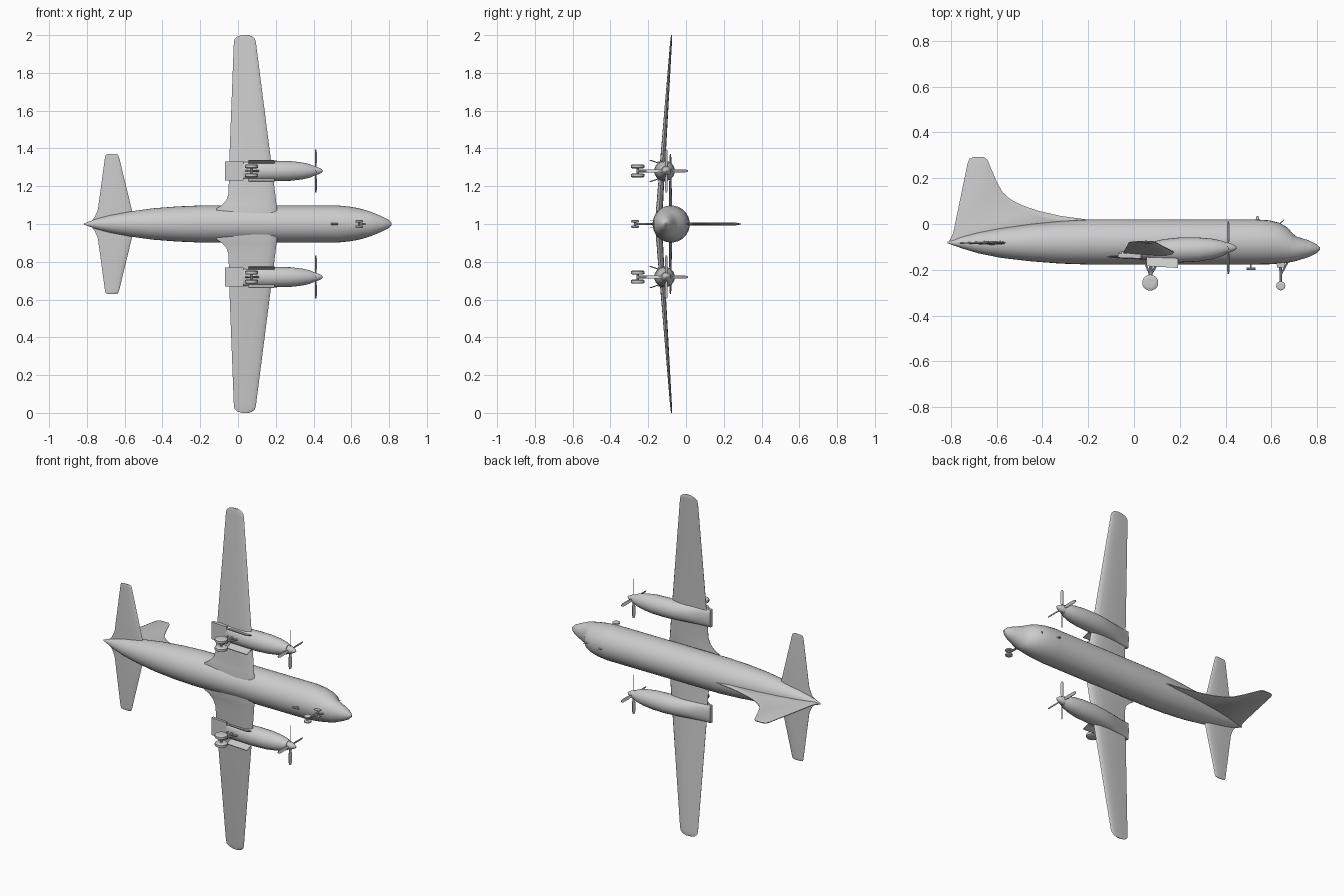
import bpy, bmesh, math
from mathutils import Vector

cube = bpy.data.objects.get("Cube")
if cube:
    bpy.data.objects.remove(cube, do_unlink=True)

grey = bpy.data.materials.new("light_grey")
grey.use_nodes = True
grey.diffuse_color = (0.6, 0.6, 0.6, 1)
grey.node_tree.nodes["Principled BSDF"].inputs["Base Color"].default_value = (0.6, 0.6, 0.6, 1)

# The aircraft lies on its side: nose +x, its upward direction +y, wings along z about z = 1


def finish(name, bm, angle=35):
    bmesh.ops.recalc_face_normals(bm, faces=bm.faces)
    mesh = bpy.data.meshes.new(name)
    bm.to_mesh(mesh)
    bm.free()
    mesh.materials.append(grey)
    ob = bpy.data.objects.new(name, mesh)
    bpy.context.collection.objects.link(ob)
    bpy.ops.object.select_all(action='DESELECT')
    ob.select_set(True)
    bpy.context.view_layer.objects.active = ob
    bpy.ops.object.shade_smooth_by_angle(angle=math.radians(angle))
    return ob


def loft(name, loops, angle=35):
    bm = bmesh.new()
    rings = [[bm.verts.new(p) for p in loop] for loop in loops]
    n = len(rings[0])
    for a, b in zip(rings, rings[1:]):
        for i in range(n):
            j = (i + 1) % n
            bm.faces.new((a[i], a[j], b[j], b[i]))
    bm.faces.new(rings[0])
    bm.faces.new(rings[-1][::-1])
    return finish(name, bm, angle)


def oval(x, top, bottom, half, z=1.0, n=24):
    cy, ry = (top + bottom) / 2, (top - bottom) / 2
    return [(x, cy + ry * math.cos(t), z + half * math.sin(t))
            for t in (2 * math.pi * i / n for i in range(n))]


def rod(name, a, b, r, n=10):
    a, b = Vector(a), Vector(b)
    d = b - a
    u = d.orthogonal().normalized()
    v = d.normalized().cross(u)
    ring = [u * math.cos(2 * math.pi * i / n) * r + v * math.sin(2 * math.pi * i / n) * r for i in range(n)]
    return loft(name, [[a + p for p in ring], [b + p for p in ring]])


def plate(name, pts, offset):
    o = Vector(offset) / 2
    return loft(name, [[Vector(p) - o for p in pts], [Vector(p) + o for p in pts]])


def wheel(name, x, y, z, r, w):
    prof = [(-0.5, 0.45), (-0.5, 0.8), (-0.3, 1), (0.3, 1), (0.5, 0.8), (0.5, 0.45)]
    loft(name, [[(x + r * k * math.cos(t), y + r * k * math.sin(t), z + w * f)
                 for t in (2 * math.pi * i / 20 for i in range(20))] for f, k in prof])


# airfoil outline: chord fraction from leading edge, height as fraction of thickness
FOIL = [(0, 0), (0.04, 0.3), (0.15, 0.5), (0.35, 0.55), (0.7, 0.3), (1, 0.03),
        (1, -0.03), (0.7, -0.25), (0.35, -0.45), (0.15, -0.42), (0.04, -0.25)]


def foil(le, te, y, thick, z):
    return [(le + (te - le) * c, y + thick * h, z) for c, h in FOIL]


# fuselage: x, top, bottom, half width
FUSELAGE = [(-0.815, -0.078, -0.084, 0.003), (-0.75, -0.055, -0.107, 0.027), (-0.68, -0.037, -0.128, 0.046),
            (-0.58, -0.018, -0.148, 0.065), (-0.45, 0.0, -0.163, 0.083), (-0.32, 0.013, -0.173, 0.093),
            (-0.2, 0.02, -0.177, 0.098), (0.53, 0.02, -0.177, 0.098), (0.59, 0.016, -0.176, 0.092),
            (0.635, 0.005, -0.173, 0.084), (0.67, -0.015, -0.169, 0.075), (0.692, -0.04, -0.165, 0.068),
            (0.71, -0.055, -0.161, 0.062), (0.765, -0.072, -0.144, 0.039), (0.795, -0.087, -0.129, 0.023),
            (0.812, -0.102, -0.114, 0.006)]
loft("fuselage", [oval(*s, n=32) for s in FUSELAGE])

# vertical fin with its long curved dorsal fillet
FIN = [(-0.81, -0.08), (-0.79, -0.04), (-0.727, 0.265), (-0.718, 0.285), (-0.7, 0.292), (-0.655, 0.292),
       (-0.64, 0.28), (-0.6, 0.185), (-0.575, 0.14), (-0.54, 0.108), (-0.49, 0.082), (-0.42, 0.058),
       (-0.32, 0.035), (-0.2, 0.019), (-0.2, 0.0), (-0.5, -0.05)]
core = [(-0.69 + (x + 0.69) * 0.82, -0.02 + (y + 0.02) * 0.9) for x, y in FIN]
loft("tail_fin", [[(x, y, 1 - 0.008) for x, y in core], [(x, y, 1 - 0.002) for x, y in FIN],
                  [(x, y, 1 + 0.002) for x, y in FIN], [(x, y, 1 + 0.008) for x, y in core]])

# half span, leading x, trailing x, height, thickness
WING = [(0.0, 0.207, -0.115, -0.146, 0.036), (0.08, 0.207, -0.115, -0.143, 0.036),
        (0.1, 0.204, -0.085, -0.141, 0.035), (0.125, 0.201, -0.062, -0.139, 0.034),
        (0.16, 0.197, -0.05, -0.137, 0.033), (0.31, 0.178, -0.047, -0.126, 0.029),
        (0.96, 0.095, -0.022, -0.08, 0.010), (0.98, 0.09, -0.018, -0.078, 0.009),
        (0.993, 0.076, -0.002, -0.077, 0.007), (1.0, 0.055, 0.022, -0.077, 0.004)]
STAB = [(0.0, -0.55, -0.785, -0.083, 0.018), (0.04, -0.555, -0.757, -0.083, 0.018),
        (0.075, -0.562, -0.742, -0.083, 0.017), (0.355, -0.63, -0.704, -0.083, 0.009),
        (0.366, -0.635, -0.7, -0.083, 0.007), (0.37, -0.645, -0.69, -0.083, 0.004)]
# nacelle: x, top, bottom, half width
NACELLE = [(-0.068, -0.124, -0.138, 0.05), (0.0, -0.104, -0.148, 0.05), (0.06, -0.083, -0.158, 0.05),
           (0.13, -0.066, -0.166, 0.052), (0.2, -0.059, -0.168, 0.054), (0.28, -0.059, -0.164, 0.052),
           (0.34, -0.064, -0.154, 0.045), (0.38, -0.072, -0.142, 0.036), (0.402, -0.08, -0.132, 0.026)]
SPINNER = [(0.395, 0.025), (0.412, 0.023), (0.43, 0.016), (0.443, 0.009), (0.45, 0.002)]

for side, s in (("left", -1), ("right", 1)):
    loft(side + "_wing", [foil(a, b, y, t, 1 + s * d) for d, a, b, y, t in WING])
    loft(side + "_tailplane", [foil(a, b, y, t, 1 + s * d) for d, a, b, y, t in STAB])

    # engine
    cz, cy = 1 + s * 0.281, -0.104
    loft(side + "_nacelle", [oval(*n, z=cz) for n in NACELLE])
    plate(side + "_nacelle_tail", [(-0.07, -0.138, cz - 0.05), (0.03, -0.142, cz - 0.05),
                                   (0.03, -0.142, cz + 0.05), (-0.07, -0.138, cz + 0.05)], (0, 0.018, 0))
    loft(side + "_spinner", [oval(x, cy + r, cy - r, r, cz, 16) for x, r in SPINNER])
    for k in range(4):
        a = k * math.pi / 2
        radial = Vector((0, math.cos(a), math.sin(a)))
        chord = Vector((0.45, -math.sin(a) * 0.9, math.cos(a) * 0.9))
        hub = Vector((0.412, cy, cz))
        outline = [hub + radial * r + chord * w for r, w in
                   ((0.01, -0.004), (0.045, -0.008), (0.1, -0.008), (0.114, -0.004),
                    (0.114, 0.004), (0.1, 0.008), (0.045, 0.008), (0.01, 0.004))]
        plate(f"{side}_propeller_blade_{k + 1}", outline, (0.003, 0, 0))

    # main landing gear
    rod(side + "_main_leg", (0.075, -0.13, cz), (0.071, -0.256, cz), 0.008)
    rod(side + "_main_axle", (0.071, -0.256, cz - 0.034), (0.071, -0.256, cz + 0.034), 0.007)
    rod(side + "_front_brace", (0.115, -0.15, cz), (0.073, -0.222, cz), 0.005)
    rod(side + "_rear_brace", (0.04, -0.15, cz), (0.07, -0.222, cz), 0.004)
    for k in (-1, 1):
        wheel(f"{side}_main_wheel_{'a' if k < 0 else 'b'}", 0.071, -0.256, cz + k * 0.024, 0.035, 0.022)
        z0, z1 = cz + k * 0.042, cz + k * 0.056
        plate(f"{side}_gear_door_{'a' if k < 0 else 'b'}",
              [(0.055, -0.145, z0), (0.192, -0.15, z0), (0.192, -0.192, z1), (0.055, -0.184, z1)], (0, 0, 0.004))

# nose landing gear
rod("nose_leg", (0.64, -0.16, 1), (0.641, -0.27, 1), 0.006)
rod("nose_brace", (0.672, -0.165, 1), (0.642, -0.22, 1), 0.004)
rod("nose_axle", (0.641, -0.27, 0.982), (0.641, -0.27, 1.018), 0.005)
for k in (-1, 1):
    wheel(f"nose_wheel_{'a' if k < 0 else 'b'}", 0.641, -0.27, 1 + k * 0.014, 0.02, 0.012)
    z = 1 + k * 0.018
    plate(f"nose_gear_door_{'a' if k < 0 else 'b'}",
          [(0.622, -0.165, z), (0.66, -0.165, z), (0.657, -0.19, z), (0.625, -0.19, z)], (0, 0, 0.003))

# antennas
rod("belly_antenna_mast", (0.51, -0.17, 1), (0.51, -0.195, 1), 0.004)
rod("belly_antenna_bar", (0.492, -0.196, 1), (0.53, -0.196, 1), 0.005)
plate("roof_antenna", [(0.53, 0.015, 1), (0.55, 0.015, 1), (0.543, 0.034, 1), (0.535, 0.034, 1)], (0, 0, 0.004))
rod("windshield_probe", (0.635, 0.0, 1), (0.655, 0.018, 1), 0.002)
